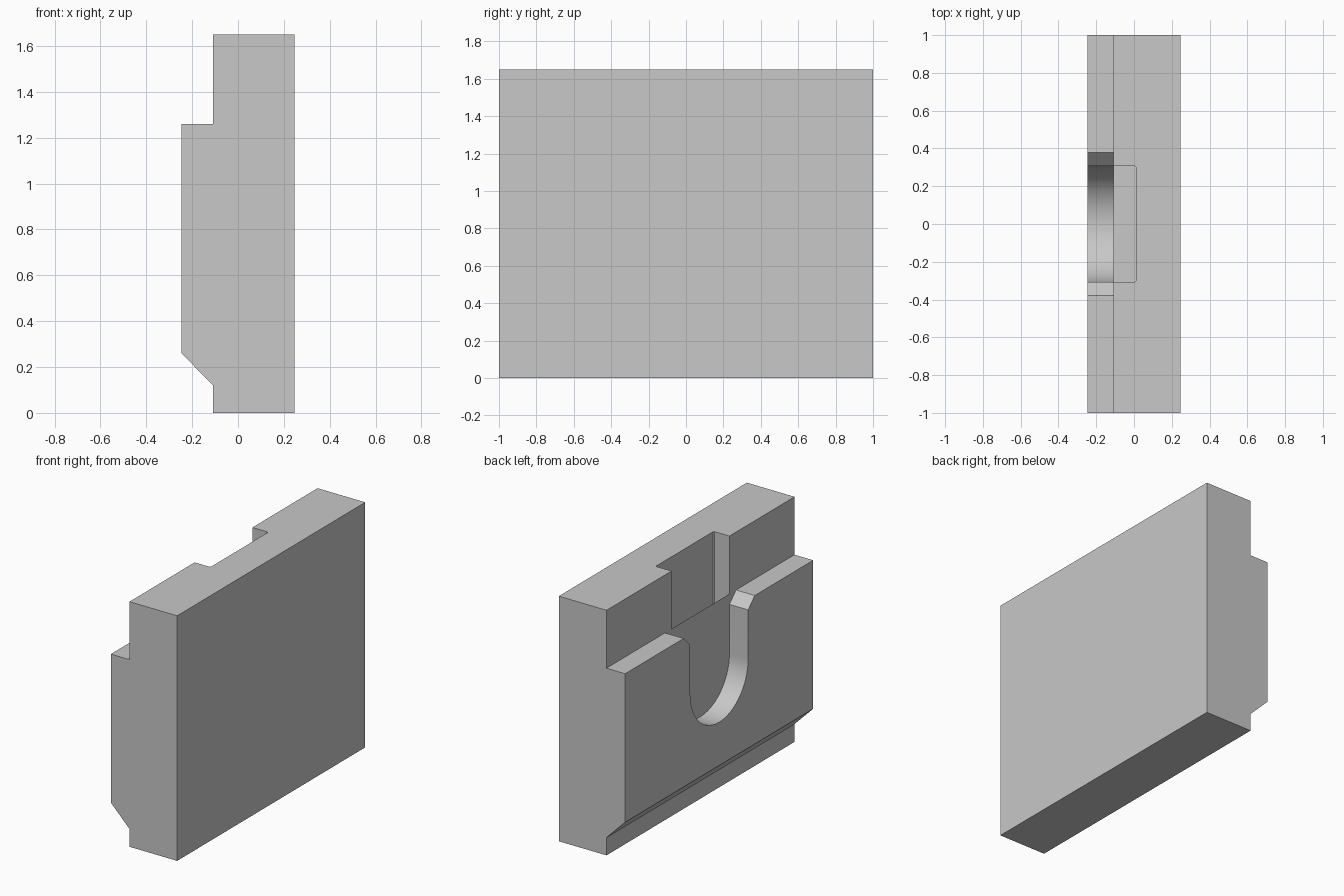
import bpy
import math
from mathutils import Vector

if "Cube" in bpy.data.objects:
    bpy.data.objects.remove(bpy.data.objects["Cube"], do_unlink=True)

BACK, STEP, LEDGE = 0.247, -0.108, -0.247   # x of flat face, plate face, ledge face
TOP, LEDGE_TOP = 1.65, 1.26
R, SLOT_Z, CHAMFER = 0.308, 0.86, 0.07      # slot radius, its centre, mouth chamfer

grey = bpy.data.materials.new("grey")
grey.use_nodes = True
colour = (0.58, 0.58, 0.58, 1)
grey.diffuse_color = colour
grey.node_tree.nodes["Principled BSDF"].inputs["Base Color"].default_value = colour


def prism(name, points, direction):
    """Closed solid: a planar outline swept along a direction."""
    n = len(points)
    near = [Vector(p) for p in points]
    verts = near + [p + Vector(direction) for p in near]
    faces = [list(range(n))[::-1], list(range(n, 2 * n))]
    faces += [[i, (i + 1) % n, n + (i + 1) % n, n + i] for i in range(n)]
    mesh = bpy.data.meshes.new(name)
    mesh.from_pydata(verts, [], faces)
    mesh.materials.append(grey)
    obj = bpy.data.objects.new(name, mesh)
    bpy.context.collection.objects.link(obj)
    bpy.context.view_layer.objects.active = obj
    bpy.ops.object.select_all(action='DESELECT')
    obj.select_set(True)
    bpy.ops.object.mode_set(mode='EDIT')
    bpy.ops.mesh.select_all(action='SELECT')
    bpy.ops.mesh.normals_make_consistent(inside=False)
    bpy.ops.object.mode_set(mode='OBJECT')
    return obj


def cut(target, cutter):
    cutter.hide_render = True
    mod = target.modifiers.new(cutter.name, 'BOOLEAN')
    mod.operation = 'DIFFERENCE'
    mod.solver = 'EXACT'
    mod.object = cutter
    bpy.context.view_layer.objects.active = target
    bpy.ops.object.modifier_apply(modifier=mod.name)
    bpy.data.objects.remove(cutter, do_unlink=True)


# Plate with a raised ledge, sloped underneath
profile = [(BACK, 0), (BACK, TOP), (STEP, TOP), (STEP, LEDGE_TOP),
           (LEDGE, LEDGE_TOP), (LEDGE, 0.26), (STEP, 0.12), (STEP, 0)]
block = prism("stepped_block", [(x, -1, z) for x, z in profile], (0, 2, 0))

# Round-bottomed slot through the ledge, with a chamfered mouth
half = R + CHAMFER
mouth = [(R, LEDGE_TOP - CHAMFER), (half, LEDGE_TOP), (half, LEDGE_TOP + 0.1)]
arc = [(-R * math.cos(math.pi * i / 40), SLOT_Z - R * math.sin(math.pi * i / 40))
       for i in range(41)]
outline = arc + mouth + [(-y, z) for y, z in reversed(mouth)]
cut(block, prism("slot_cutter", [(LEDGE - 0.1, y, z) for y, z in outline],
                 (STEP - LEDGE + 0.1, 0, 0)))

# Flat-floored pocket in the plate, open at the top
c, depth = 0.008, 0.01
pocket = [(STEP, -R), (depth - c, -R), (depth, c - R),
          (depth, R - c), (depth - c, R), (STEP, R)]
cut(block, prism("pocket_cutter", [(x, y, SLOT_Z) for x, y in pocket], (0, 0, 1)))

# Smooth the slot curve, keep all other edges crisp
bpy.ops.object.select_all(action='DESELECT')
block.select_set(True)
bpy.context.view_layer.objects.active = block
bpy.ops.object.shade_smooth_by_angle(angle=math.radians(30))
